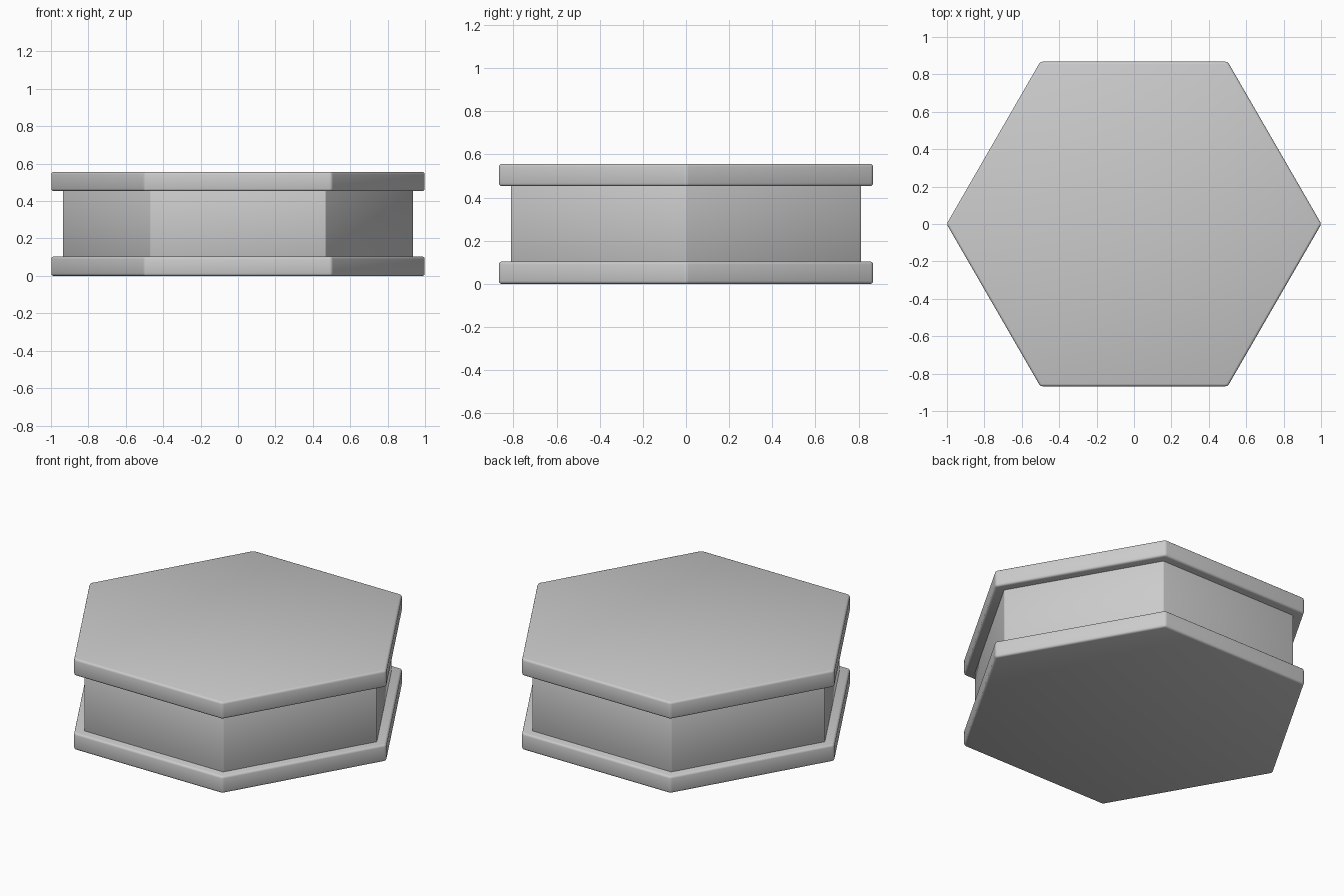
import bpy
import math

cube = bpy.data.objects.get("Cube")
if cube:
    bpy.data.objects.remove(cube, do_unlink=True)

grey = bpy.data.materials.new("light grey")
grey.use_nodes = True
colour = (0.6, 0.6, 0.6, 1)
grey.diffuse_color = colour
grey.node_tree.nodes["Principled BSDF"].inputs["Base Color"].default_value = colour


def hex_slab(name, radius, bottom, top, bevel, segments):
    """Six-sided slab with corners on the x axis and softened edges."""
    bpy.ops.mesh.primitive_cylinder_add(
        vertices=6, radius=radius, depth=top - bottom,
        location=(0, 0, (bottom + top) / 2), rotation=(0, 0, math.radians(30)))
    slab = bpy.context.object
    slab.name = name
    bpy.ops.object.transform_apply(location=False, rotation=True, scale=False)
    slab.data.materials.append(grey)
    mod = slab.modifiers.new("soft edges", 'BEVEL')
    mod.width = bevel
    mod.segments = segments
    bpy.ops.object.modifier_apply(modifier=mod.name)
    bpy.ops.object.shade_smooth_by_angle(angle=math.radians(40))
    return slab


# Two wide plates with a slightly narrower core between them
PLATE = 0.103
HEIGHT = 0.556
hex_slab("bottom_plate", 1.002, 0, PLATE, 0.013, 3)
hex_slab("top_plate", 1.002, HEIGHT - PLATE, HEIGHT, 0.013, 3)
hex_slab("core", 0.938, PLATE - 0.02, HEIGHT - PLATE + 0.02, 0.005, 2)
